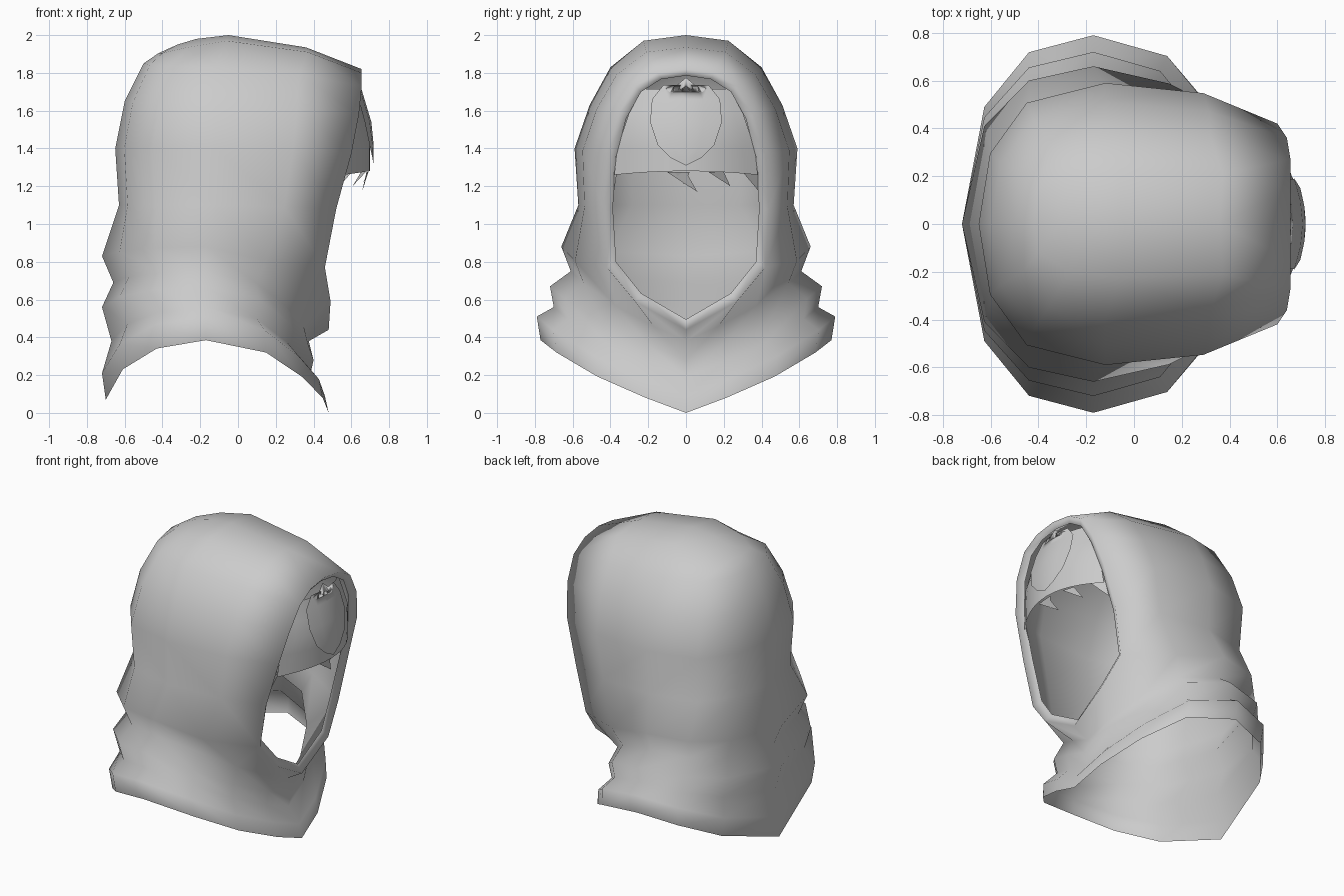
import bpy, bmesh, math

if "Cube" in bpy.data.objects:
    bpy.data.objects.remove(bpy.data.objects["Cube"])

mat = bpy.data.materials.new("grey_cloth")
mat.diffuse_color = (0.6, 0.6, 0.6, 1)
mat.use_nodes = True
mat.node_tree.nodes["Principled BSDF"].inputs["Base Color"].default_value = mat.diffuse_color


def make(name, verts, faces, smooth=True, mirror=False):
    me = bpy.data.meshes.new(name)
    me.from_pydata(verts, [], faces)
    bm = bmesh.new()
    bm.from_mesh(me)
    bmesh.ops.remove_doubles(bm, verts=bm.verts, dist=0.0005)
    for f in bm.faces:
        f.smooth = smooth
    bm.to_mesh(me)
    bm.free()
    me.materials.append(mat)
    ob = bpy.data.objects.new(name, me)
    bpy.context.collection.objects.link(ob)
    if mirror:
        m = ob.modifiers.new("mirror", 'MIRROR')
        m.use_axis = (False, True, False)
        m.merge_threshold = 0.001
    return ob


# ---- Hood: half rings of 8 columns, running from the front middle to the back middle
XC = -0.17
COLS = [(1, 0, 0), (.95, .28, .21), (.78, .61, .5), (.49, .89, .83),
        (0, 1, 1), (-.49, .91, .86), (-.83, .62, .51), (-1, 0, 0)]


def cowl_ring(xf, zf, ys, zs, xb, zb):
    ring = []
    for a, b, h in COLS:
        x = XC + a * (xf - XC) if a > 0 else XC - a * (xb - XC)
        z0 = zf if a > 0 else zb
        ring.append((x, b * ys, z0 + h * (zs - z0)))
    return ring


def hood_ring(rim, ys, zs, xb, zb):
    # open in front: columns 0 and 1 are missing, column 2 is the rim
    xr, w, zr = rim
    xm = -0.12
    ring = [None, None, rim,
            (xm + .57 * (xr - xm), w + .75 * (ys - w), zr + .6 * (zs - zr)),
            (xm, ys, zs)]
    for a, b, h in ((.62, .86, .3), (.91, .5, .7), (1, 0, 1)):
        ring.append((xm + a * (xb - xm), b * ys, zs + h * (zb - zs)))
    return ring


rings = [cowl_ring(*r) for r in (
    (.48, .0, .77, .385, -.70, .07),
    (.46, .09, .79, .51, -.72, .21),
    (.38, .19, .70, .56, -.67, .38),
    (.40, .28, .72, .67, -.72, .56),
    (.375, .38, .61, .75, -.66, .69),
    (.48, .44, .66, .88, -.72, .83))]
rings[5][1] = (.49, .27, .59)
rings[5][2] = (.46, .42, .77)
rings += [hood_ring(*r) for r in (
    ((.52, .44, 1.08), .57, 1.10, -.63, 1.10),
    ((.60, .42, 1.37), .59, 1.40, -.65, 1.40),
    ((.64, .36, 1.58), .51, 1.63, -.60, 1.65),
    ((.655, .27, 1.73), .40, 1.83, -.50, 1.85))]
# crown
rings.append([None, None, (.655, .15, 1.80), (.37, .21, 1.91), (-.06, .225, 1.97),
              (-.27, .20, 1.935), (-.40, .12, 1.905), (-.42, 0, 1.905)])
rings.append([None, None, (.655, 0, 1.82), (.36, 0, 1.935), (-.05, 0, 2.0),
              (-.22, 0, 1.98), (-.32, 0, 1.95), (-.42, 0, 1.905)])

verts, faces, idx = [], [], {}
for r, ring in enumerate(rings):
    for c, p in enumerate(ring):
        if p:
            idx[r, c] = len(verts)
            verts.append(p)
for r in range(len(rings) - 1):
    for c in range(7):
        keys = [(r, c), (r, c + 1), (r + 1, c + 1), (r + 1, c)]
        if all(k in idx for k in keys):
            faces.append([idx[k] for k in keys])

# rolled lip round the face opening
rim = [idx[5, 0], idx[5, 1]] + [idx[r, 2] for r in range(5, len(rings))]
lip = []
for i in rim:
    x, y, z = verts[i]
    lip.append(len(verts))
    verts.append((x - .03, y * .88, 1.13 + (z - 1.13) * (.92 if z < 1.13 else .95)))
for k in range(len(rim) - 1):
    faces.append([rim[k], rim[k + 1], lip[k + 1], lip[k]])
make("hood", verts, faces, mirror=True)


# ---- Curved brow plate inside the opening
def brow_x(y, z):
    return .70 - .97 * y * y - max(0, z - 1.5) * .3


NY = 12
verts, faces = [], []
levels = (1.27, 1.4, 1.5, 1.6, 1.715)
for z in levels:
    half = .38 - max(0, z - 1.35) * .33
    for j in range(NY + 1):
        y = half * (2 * j / NY - 1)
        drop = .02 * (y / .38) ** 2 if z < 1.3 else 0
        verts.append((brow_x(y, z), y, z + .01 - drop if z < 1.3 else z))
for i in range(len(levels) - 1):
    for j in range(NY):
        a = i * (NY + 1) + j
        faces.append([a, a + 1, a + NY + 2, a + NY + 1])
make("brow_plate", verts, faces)

# ---- Pointed leaf patch on the brow plate
edge = [(0, 1.31), (.08, 1.35), (.15, 1.42), (.19, 1.54), (.18, 1.66),
        (.12, 1.735), (.09, 1.70), (0, 1.775)]
verts, faces = [], []
for y, z in edge:
    for f in (0, .5, 1):
        verts.append((brow_x(y * f, z) + .018, y * f, z))
for i in range(len(edge) - 1):
    for j in range(2):
        a = i * 3 + j
        faces.append([a, a + 1, a + 4, a + 3])
make("leaf_patch", verts, faces, mirror=True)

# ---- Ragged points hanging under the brow plate
verts, faces = [], []
for y0, y1, yt, zt in ((-.10, 0, .06, 1.17), (.12, .20, .235, 1.20), (.30, .38, .38, 1.18),
                       (-.385, -.365, -.38, 1.18), (-.06, .02, -.01, 1.21)):
    n = len(verts)
    verts += [(brow_x(y0, 1.27) - .01, y0, 1.275), (brow_x(y1, 1.27) - .01, y1, 1.275),
              (brow_x(yt, zt) - .04, yt, zt)]
    faces.append([n, n + 2, n + 1])
make("ragged_points", verts, faces, smooth=False)
